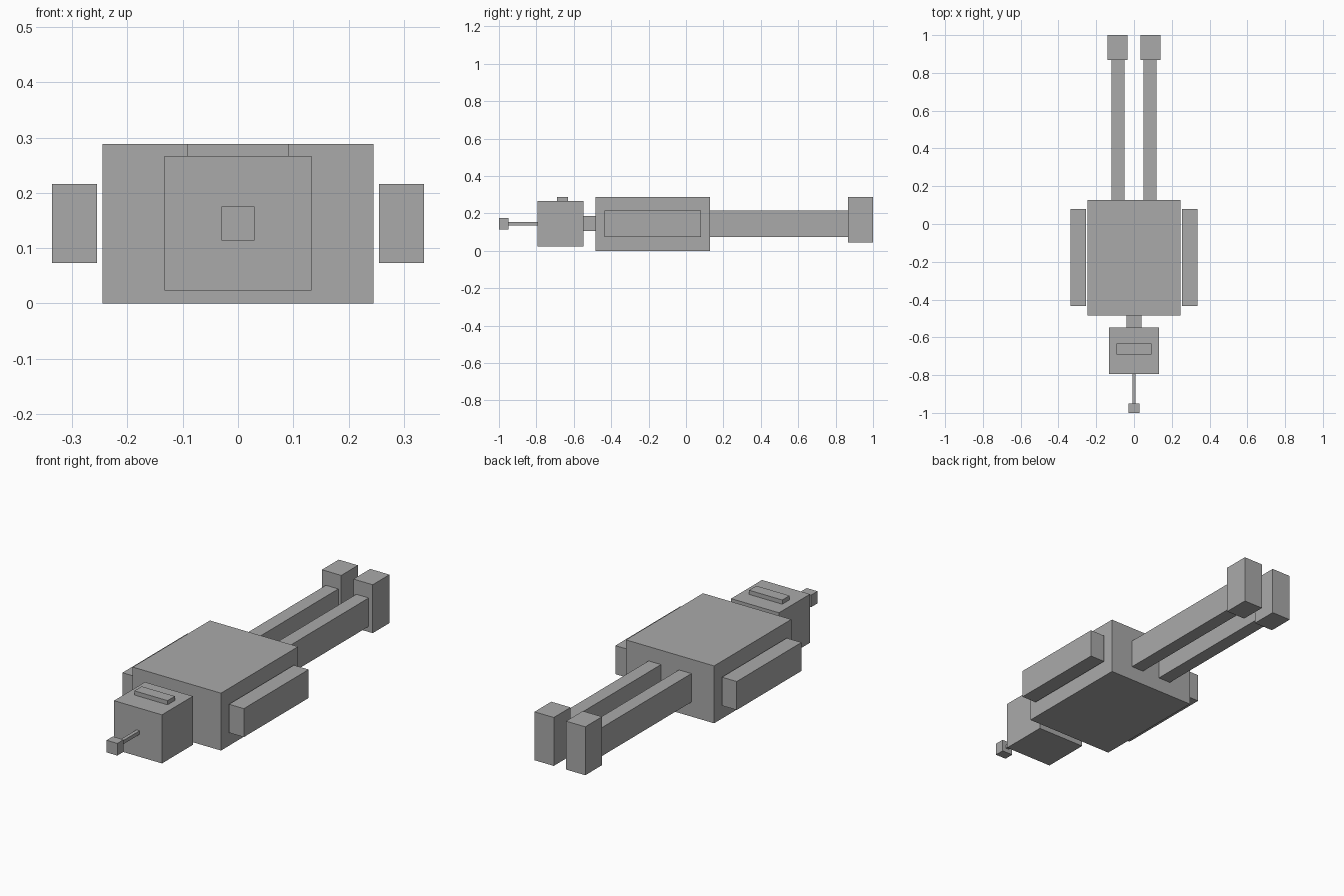
import bpy
import bmesh
from mathutils import Matrix, Vector

cube = bpy.data.objects.get("Cube")
if cube:
    bpy.data.objects.remove(cube, do_unlink=True)

# Single flat colour
grey = bpy.data.materials.new("plain grey")
grey.use_nodes = True
grey.diffuse_color = (0.4, 0.4, 0.4, 1)
shader = next(n for n in grey.node_tree.nodes if n.type == 'BSDF_PRINCIPLED')
shader.inputs["Base Color"].default_value = grey.diffuse_color


def box(name, x, y, z):
    """Flat-sided box spanning the given (min, max) ranges."""
    low, high = (Vector(c) for c in zip(x, y, z))
    size = high - low
    bm = bmesh.new()
    bmesh.ops.create_cube(bm, size=1, matrix=Matrix.Diagonal((*size, 1)))
    mesh = bpy.data.meshes.new(name)
    bm.to_mesh(mesh)
    bm.free()
    mesh.materials.append(grey)
    obj = bpy.data.objects.new(name, mesh)
    obj.location = (low + high) / 2
    bpy.context.collection.objects.link(obj)
    return obj


def centred(name, half, y, z):
    return box(name, (-half, half), y, z)


def pair(name, x, y, z):
    """Matching boxes on the left (+x) and right (-x)."""
    box("left_" + name, x, y, z)
    box("right_" + name, (-x[1], -x[0]), y, z)


# Body, neck and head
centred("torso", 0.245, (-0.485, 0.127), (0, 0.288))
centred("neck", 0.04, (-0.548, -0.485), (0.107, 0.187))
centred("head", 0.133, (-0.793, -0.548), (0.023, 0.267))

# Raised bar on the head and the thin rod with its end block
centred("head_bar", 0.092, (-0.69, -0.632), (0.267, 0.288))
centred("face_rod", 0.009, (-0.95, -0.793), (0.136, 0.154))
centred("rod_tip", 0.03, (-1, -0.95), (0.114, 0.175))

# Limbs
pair("arm", (0.255, 0.337), (-0.435, 0.079), (0.073, 0.216))
pair("leg", (0.05, 0.119), (0.127, 0.867), (0.073, 0.216))
pair("foot", (0.034, 0.141), (0.867, 1), (0.045, 0.288))
